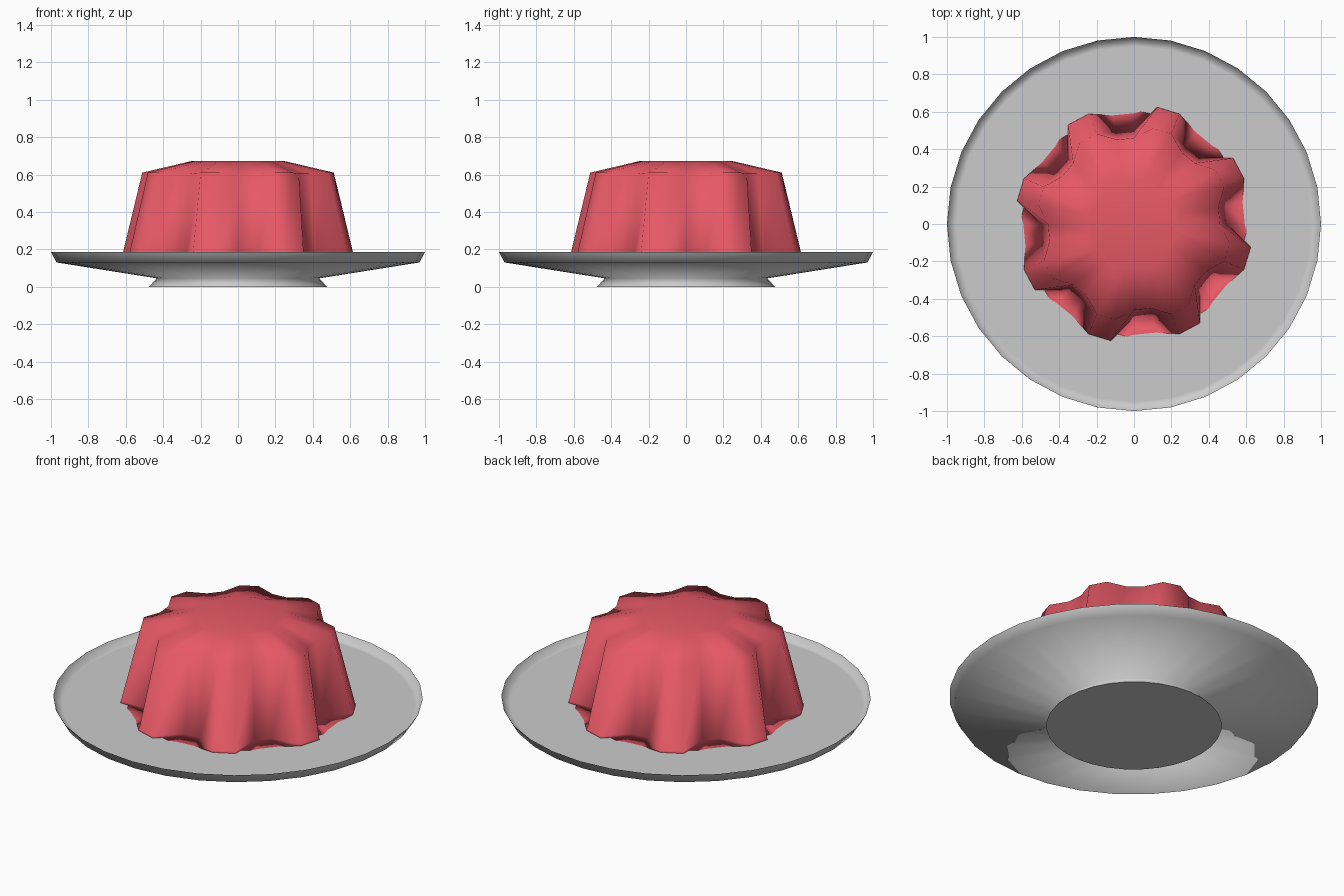
import bpy, bmesh, math

if "Cube" in bpy.data.objects:
    bpy.data.objects.remove(bpy.data.objects["Cube"])

SIDES = 32


def lathe(name, rings, color=None, angle=180, flip_lip=False):
    """Skin 32-sided rings; each ring is a function of the side index -> (radius, z)."""
    bm = bmesh.new()
    loops = []
    for ring in rings:
        loop = []
        for i in range(SIDES):
            a = 2 * math.pi * i / SIDES
            r, z = ring(i)
            loop.append(bm.verts.new((r * math.cos(a), r * math.sin(a), z)))
        loops.append(loop)
    lip = []
    for n, (lo, hi) in enumerate(zip(loops, loops[1:])):
        for i in range(SIDES):
            j = (i + 1) % SIDES
            f = bm.faces.new((lo[i], lo[j], hi[j], hi[i]))
            if n == 0 and i % 4 == 0:
                lip.append(f)
    bm.faces.new(loops[0][::-1])
    bm.faces.new(loops[-1])
    bmesh.ops.recalc_face_normals(bm, faces=bm.faces)
    # the lip in each notch belongs to the downward-facing base
    if flip_lip:
        bmesh.ops.reverse_faces(bm, faces=lip)
    for f in bm.faces:
        f.smooth = True
    mesh = bpy.data.meshes.new(name)
    bm.to_mesh(mesh)
    bm.free()
    obj = bpy.data.objects.new(name, mesh)
    bpy.context.collection.objects.link(obj)
    if color:
        mat = bpy.data.materials.new(name)
        mat.diffuse_color = color
        mat.use_nodes = True
        mat.node_tree.nodes["Principled BSDF"].inputs["Base Color"].default_value = mat.diffuse_color
        mesh.materials.append(mat)
    if angle < 180:
        bpy.ops.object.select_all(action='DESELECT')
        obj.select_set(True)
        bpy.context.view_layer.objects.active = obj
        bpy.ops.object.shade_smooth_by_angle(angle=math.radians(angle))
    return obj


def plain(r, z):
    return lambda i: (r, z)


def fluted(lobe, notch):
    # two lobe points alternate with two notch points, eight times round
    return lambda i: notch if i % 4 < 2 else lobe


# Plate: flared foot, shallow underside, raised rim round a flat floor
lathe("plate", [plain(0.475, 0), plain(0.435, 0.045), plain(0.97, 0.13),
                plain(1.0, 0.185), plain(0.975, 0.145), plain(0.95, 0.145)], angle=125)

# Moulded jelly: eight lobes, notches with a small flat lip at the base
lathe("jelly", [
    fluted((0.638, 0.14), (0.592, 0.147)),
    fluted((0.634, 0.155), (0.50, 0.157)),
    fluted((0.522, 0.61), (0.46, 0.605)),
    plain(0.248, 0.672),
], color=(0.8, 0.1, 0.135, 1), flip_lip=True)
